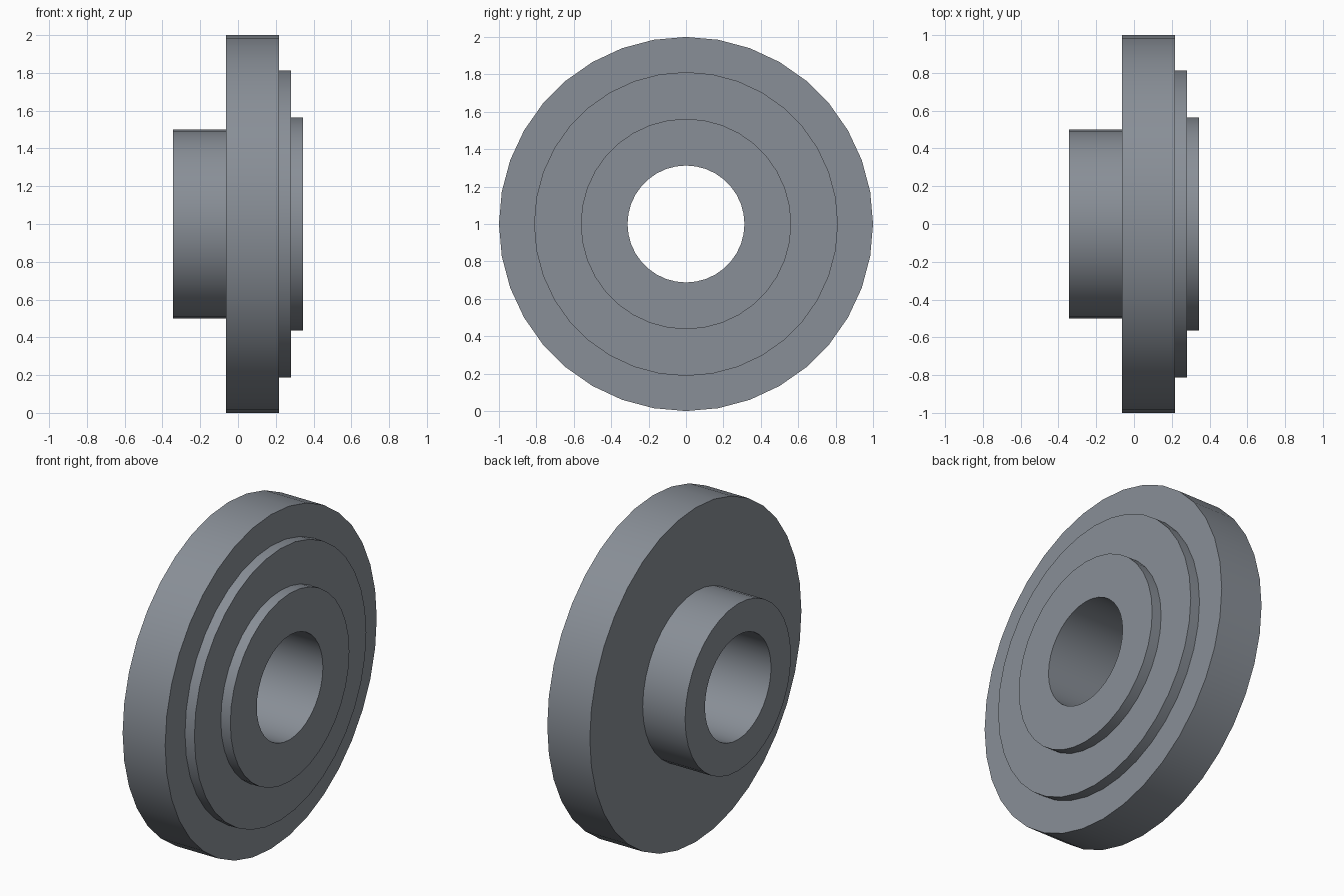
import bpy, bmesh
from math import sin, cos, pi, radians

if "Cube" in bpy.data.objects:
    bpy.data.objects.remove(bpy.data.objects["Cube"])

SIDES = 36

# Closed cross-section of the wheel: (x along the axle, radius)
profile = [
    (-0.344, 0.3125), (-0.344, 0.50),    # rear hub
    (-0.0635, 0.50), (-0.0635, 1.0),     # main disc
    (0.218, 1.0), (0.218, 0.8125),       # raised step
    (0.280, 0.8125), (0.280, 0.5625),    # front hub
    (0.343, 0.5625), (0.343, 0.3125),    # bore
]


def lathe_x(name, points, sides, z):
    """Revolve a closed (x, radius) profile about the x axis at height z."""
    bm = bmesh.new()
    rings = []
    for i in range(sides):
        a = 2 * pi * i / sides
        rings.append([bm.verts.new((x, r * sin(a), r * cos(a))) for x, r in points])
    n = len(points)
    for i in range(sides):
        a, b = rings[i], rings[(i + 1) % sides]
        for j in range(n):
            k = (j + 1) % n
            bm.faces.new((a[j], a[k], b[k], b[j]))
    bmesh.ops.recalc_face_normals(bm, faces=bm.faces[:])
    mesh = bpy.data.meshes.new(name)
    bm.to_mesh(mesh)
    bm.free()
    obj = bpy.data.objects.new(name, mesh)
    bpy.context.collection.objects.link(obj)
    obj.location.z = z
    return obj


# Flanged wheel with hubs on both sides and a through bore
wheel = lathe_x("flanged_wheel", profile, SIDES, 1.0)

# Dark blue-grey metal
metal = bpy.data.materials.new("dark_metal")
metal.diffuse_color = (0.25, 0.275, 0.31, 1.0)
metal.use_nodes = True
metal.node_tree.nodes["Principled BSDF"].inputs["Base Color"].default_value = metal.diffuse_color
wheel.data.materials.append(metal)

bpy.context.view_layer.objects.active = wheel
wheel.select_set(True)
bpy.ops.object.shade_smooth_by_angle(angle=radians(30))
